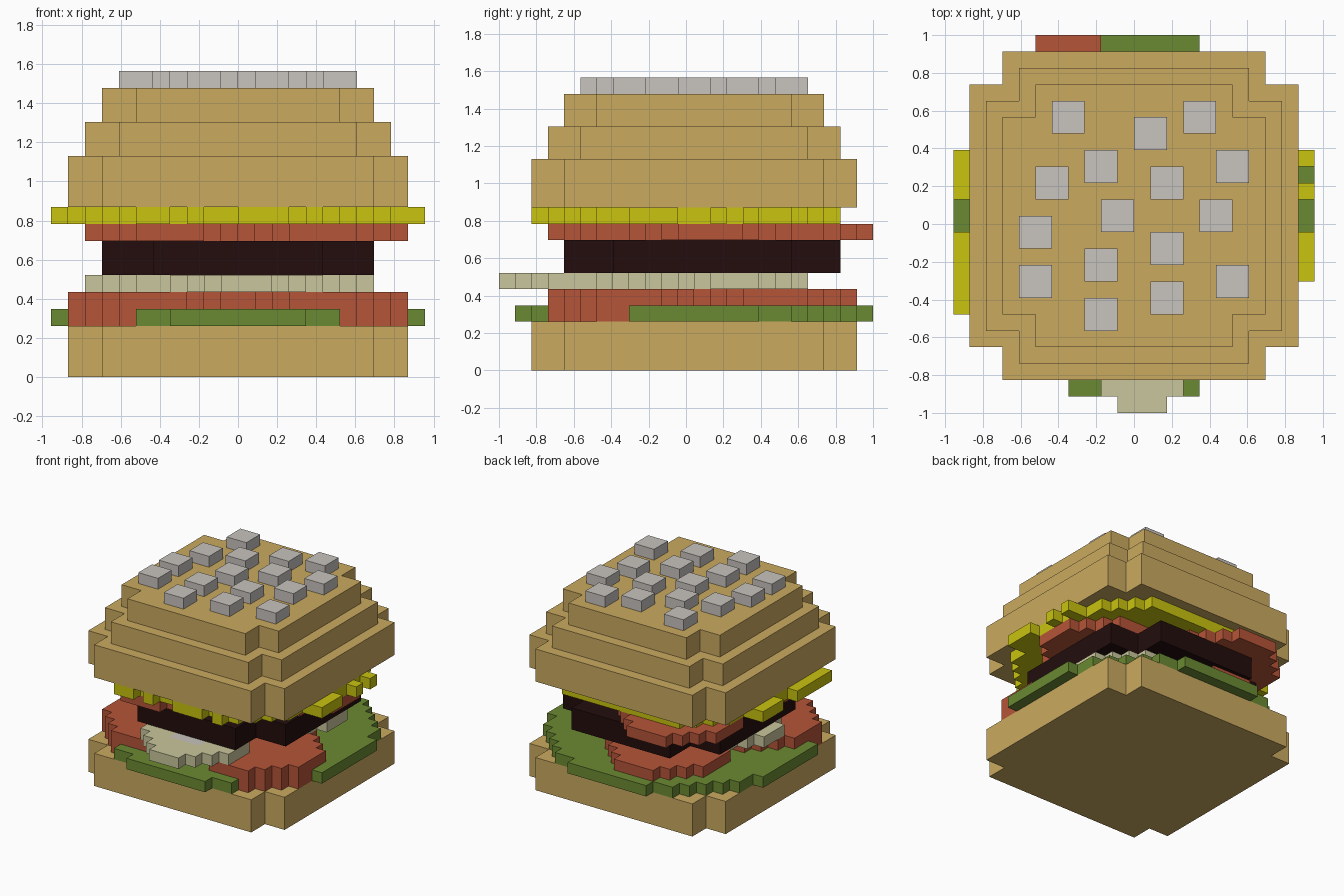
import bpy, bmesh

if "Cube" in bpy.data.objects:
    bpy.data.objects.remove(bpy.data.objects["Cube"])

V = 2 / 23          # edge length of one block; all sizes below are in blocks
CY = 0.5            # the sandwich is centred half a block behind y = 0


def material(name, rgb):
    m = bpy.data.materials.new(name)
    m.diffuse_color = (*rgb, 1)
    m.use_nodes = True
    m.node_tree.nodes["Principled BSDF"].inputs["Base Color"].default_value = m.diffuse_color
    return m


BUN = material("bun_tan", (0.597, 0.402, 0.117))
GREEN = material("lettuce_green", (0.147, 0.254, 0.032))
RED = material("tomato_red", (0.468, 0.089, 0.040))
YELLOW = material("cheese_yellow", (0.584, 0.546, 0.005))
DARK = material("patty_dark", (0.017, 0.004, 0.004))
PALE = material("pickle_pale", (0.584, 0.565, 0.332))
GREY = material("seed_grey", (0.578, 0.552, 0.515))


def cells(test):
    """Block columns whose centre (x, y) passes the test."""
    return {(i + 0.5, j) for i in range(-12, 12) for j in range(-12, 13)
            if test(i + 0.5, j)}


def box(x0, x1, y0, y1):
    return cells(lambda x, y: x0 < x < x1 and y0 < y < y1)


def cross(half, notch):
    """Square of given half width with its corners notched out."""
    n = half - notch
    return (box(-half, half, CY - n, CY + n) | box(-n, n, CY - half, CY + half))


def slice_disc(cx, cy, a, f):
    """Stepped octagon: half width a, half length f of its straight sides."""
    return cells(lambda x, y: abs(x - cx) < a and abs(y - cy) < a
                 and abs(x - cx) + abs(y - cy) < a + f - 0.9)


def slab(name, area, z0, z1, mat, inner=(), inner_mat=None):
    """Flat layer of blocks extruded from z0 to z1."""
    bm = bmesh.new()
    for x, y in sorted(area):
        f = bm.faces.new([bm.verts.new(((x + dx) * V, (y + dy) * V, z0 * V))
                          for dx, dy in ((-.5, -.5), (.5, -.5), (.5, .5), (-.5, .5))])
        f.material_index = int((x, y) in inner)
    bmesh.ops.remove_doubles(bm, verts=bm.verts[:], dist=1e-4)
    r = bmesh.ops.extrude_face_region(bm, geom=bm.faces[:], use_keep_orig=True)
    top = [v for v in r["geom"] if isinstance(v, bmesh.types.BMVert)]
    bmesh.ops.translate(bm, verts=top, vec=(0, 0, (z1 - z0) * V))
    bmesh.ops.recalc_face_normals(bm, faces=bm.faces[:])
    me = bpy.data.meshes.new(name)
    bm.to_mesh(me)
    bm.free()
    me.materials.append(mat)
    if inner_mat:
        me.materials.append(inner_mat)
    ob = bpy.data.objects.new(name, me)
    bpy.context.collection.objects.link(ob)
    return ob


# Buns
slab("bottom_bun", cross(10, 2), 0, 3, BUN)
slab("top_bun_lower", cross(10, 2), 10, 13, BUN)
slab("top_bun_middle", cross(9, 2), 13, 15, BUN)
slab("top_bun_upper", cross(8, 2), 15, 17, BUN)

# Lower tomato slices; the two front ones droop over the lettuce edge
front = slice_disc(5, -3.5, 5, 2) | slice_disc(-5, -3.5, 5, 2)
slab("lower_tomato", front | slice_disc(-2, 5.5, 5, 2), 4, 5, RED)
slab("lower_tomato_droop", front, 3, 4, RED)

# Lettuce leaf
leaf = cells(lambda x, y: x * x + (y - CY) ** 2 < 11.2 ** 2)
slab("lettuce", leaf - front, 3, 4, GREEN)

# Pickle slices with a pale grey centre
spots = [(0.5, -7), (3.5, 3), (-4.5, 0)]
pickles, hearts = set(), set()
for cx, cy in spots:
    pickles |= slice_disc(cx, cy, 4.5, 1.5)
    hearts |= box(cx - 1.5, cx + 1.5, cy - 1.5, cy + 1.5)
slab("pickles", pickles, 5, 6, PALE, hearts, GREY)

# Patty
slab("patty", box(-8, 8, -4.5, 6.5) | box(-5, 5, -7.5, 9.5), 6, 8, DARK)

# Upper tomato slices
upper = (slice_disc(-4, 6.5, 5, 2) | slice_disc(5, 1.5, 5, 2)
         | slice_disc(-4, -3.5, 5, 2))
slab("upper_tomato", upper, 8, 9, RED)

# Cheese with a ragged rim
cheese = cells(lambda x, y: x * x + (y - CY) ** 2 < 10.2 ** 2 and -8.5 < y < 9.5)
for y0, y1 in ((-5.5, -0.5), (1.5, 4.5)):
    cheese |= box(-11, -10, y0, y1)
for y0, y1 in ((-3.5, -0.5), (1.5, 2.5), (3.5, 4.5)):
    cheese |= box(10, 11, y0, y1)
for x0, x1 in ((-6, -4), (-3, -2), (0, 3), (4, 5)):
    cheese |= box(x0, x1, -9.5, -8.5)
slab("cheese", cheese, 9, 10, YELLOW)

# Seeds
seeds = [(-4, 6.5), (4, 6.5), (1, 5.5), (-2, 3.5), (6, 3.5), (-5, 2.5), (2, 2.5),
         (-1, .5), (5, .5), (-6, -.5), (2, -1.5), (-2, -2.5), (-6, -3.5),
         (6, -3.5), (2, -4.5), (-2, -5.5)]
for n, (x, y) in enumerate(seeds):
    slab(f"seed_{n + 1}", box(x - 1, x + 1, y - 1, y + 1), 17, 18, GREY)
